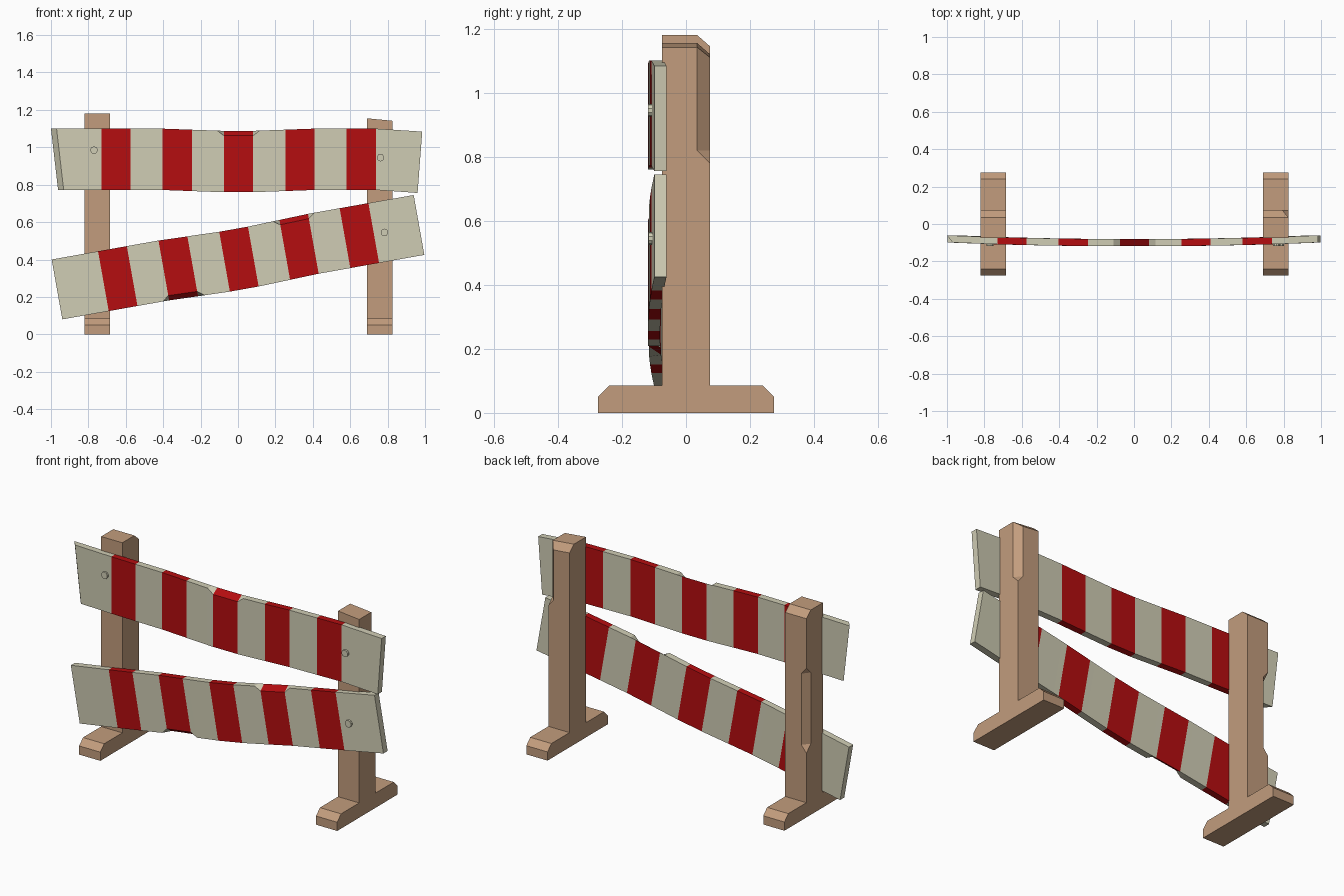
import bpy, bmesh, math
from mathutils import Vector

if "Cube" in bpy.data.objects:
    bpy.data.objects.remove(bpy.data.objects["Cube"])


def material(name, rgb):
    m = bpy.data.materials.new(name)
    m.diffuse_color = (*rgb, 1)
    m.use_nodes = True
    m.node_tree.nodes["Principled BSDF"].inputs["Base Color"].default_value = m.diffuse_color
    return m


WOOD = material("bare wood", (0.54, 0.335, 0.205))
CREAM = material("cream paint", (0.63, 0.61, 0.46))
RED = material("red paint", (0.46, 0.004, 0.005))


def finish(name, bm, *mats):
    bmesh.ops.recalc_face_normals(bm, faces=bm.faces)
    me = bpy.data.meshes.new(name)
    bm.to_mesh(me)
    bm.free()
    for m in mats:
        me.materials.append(m)
    ob = bpy.data.objects.new(name, me)
    bpy.context.collection.objects.link(ob)
    return ob


# Upright with foot: an inverted T profile extruded across x, top may slope
def upright(name, x0, x1, top0, top1):
    bm = bmesh.new()
    rings = []
    for x, t in ((x0, top0), (x1, top1)):
        prof = [(-.275, 0), (.275, 0), (.275, .05), (.24, .085), (.075, .085),
                (.075, t - .035), (.035, t), (-.075, t), (-.075, .085),
                (-.24, .085), (-.275, .05)]
        rings.append([bm.verts.new((x, y, z)) for y, z in prof])
    bm.faces.new(rings[0])
    bm.faces.new(rings[1])
    n = len(rings[0])
    for i in range(n):
        j = (i + 1) % n
        bm.faces.new((rings[0][i], rings[0][j], rings[1][j], rings[1][i]))
    return finish(name, bm, WOOD)


# Chamfer cut along a rear outer corner, with sloping ends
def chamfer_corner(ob, x, side, z_lo, z_hi):
    c = Vector((x, .075, 0))
    a, b = c - Vector((side * .032, 0, 0)), c - Vector((0, .04, 0))
    mid = (a + b) / 2
    bm = bmesh.new()
    for z, slope in ((z_lo, -.08), (z_hi, .08)):
        for p, dz in ((a * 2 - b, 0), (b * 2 - a, 0), (c * 2 - mid, slope)):
            bm.verts.new((p.x, p.y, z + dz))
    bmesh.ops.convex_hull(bm, input=bm.verts)
    cutter = finish("chamfer_cutter", bm, WOOD)
    cutter.hide_render = True
    mod = ob.modifiers.new("chamfer", 'BOOLEAN')
    mod.operation, mod.solver, mod.object = 'DIFFERENCE', 'EXACT', cutter
    bpy.context.view_layer.objects.active = ob
    bpy.ops.object.modifier_apply(modifier=mod.name)
    bpy.data.objects.remove(cutter)


left = upright("left_post", -.82, -.685, 1.18, 1.18)
right = upright("right_post", .69, .825, 1.155, 1.142)
chamfer_corner(left, -.82, -1, .41, .82)
chamfer_corner(right, .825, 1, .82, 1.4)

# Striped boards
PITCH, HALF = .328, .078
STRIPES = [i * PITCH + .003 for i in range(-2, 3)]


def front_y(u):
    return -.119 + .02 * u * u


def board(name, ends, centre_z, half_h, angle, sag, droop, inset, top_chip, low_chip):
    """ends: (left top, left bottom, right top, right bottom) along the board"""
    chips = {top_chip: 1, low_chip: -1}
    stations = [-1, 1]
    for i, s in enumerate(STRIPES):
        stations += [s - HALF, s + HALF]
        if i in chips:
            stations += [s - HALF - .035, s + HALF + .035]
    stations.sort()
    ca, sa = math.cos(angle), math.sin(angle)
    bm = bmesh.new()
    rings, mids = [], []
    for u in stations:
        shift = -sag * max(0, 1 - max(0, abs(u) - .08) / .33)
        if u == 1:
            shift -= droop
        ring = []
        for front, up in ((1, 1), (1, -1), (0, -1), (0, 1)):
            x, w = u, up * half_h + shift
            if abs(u) == 1:
                x = ends[(0 if u < 0 else 2) + (0 if up > 0 else 1)]
                if u < 0 and front:
                    x += inset
            # chipped front edge
            for i, way in chips.items():
                if i is not None and front and way == up and abs(u - STRIPES[i]) < HALF + .001:
                    w -= up * .026
            y = front_y(u) + (0 if front else .038)
            ring.append(bm.verts.new((x * ca - w * sa, y, x * sa + w * ca + centre_z)))
        rings.append(ring)
    bm.faces.new(rings[0])
    bm.faces.new(rings[-1])
    for k in range(len(rings) - 1):
        m = (stations[k] + stations[k + 1]) / 2
        red = any(abs(m - s) < HALF for s in STRIPES)
        for i in range(4):
            j = (i + 1) % 4
            f = bm.faces.new((rings[k][i], rings[k][j], rings[k + 1][j], rings[k + 1][i]))
            f.material_index = 1 if red else 0
    return finish(name, bm, CREAM, RED)


board("upper_board", (-1, -.962, .985, .96), .936, .164, 0, .012, .016, .03, 2, None)
board("lower_board", (-.983, -.983, .983, .983), .4125, .1625, math.radians(10.1),
      .011, 0, 0, 3, 1)

# Bolt heads
for name, x, z in (("upper_left_bolt", -.77, .985), ("upper_right_bolt", .762, .945),
                   ("lower_right_bolt", .783, .545)):
    bpy.ops.mesh.primitive_cylinder_add(vertices=10, radius=.02, depth=.03,
                                        location=(x, front_y(x) + .004, z),
                                        rotation=(math.pi / 2, 0, 0))
    ob = bpy.context.object
    ob.name = name
    ob.data.materials.append(CREAM)
